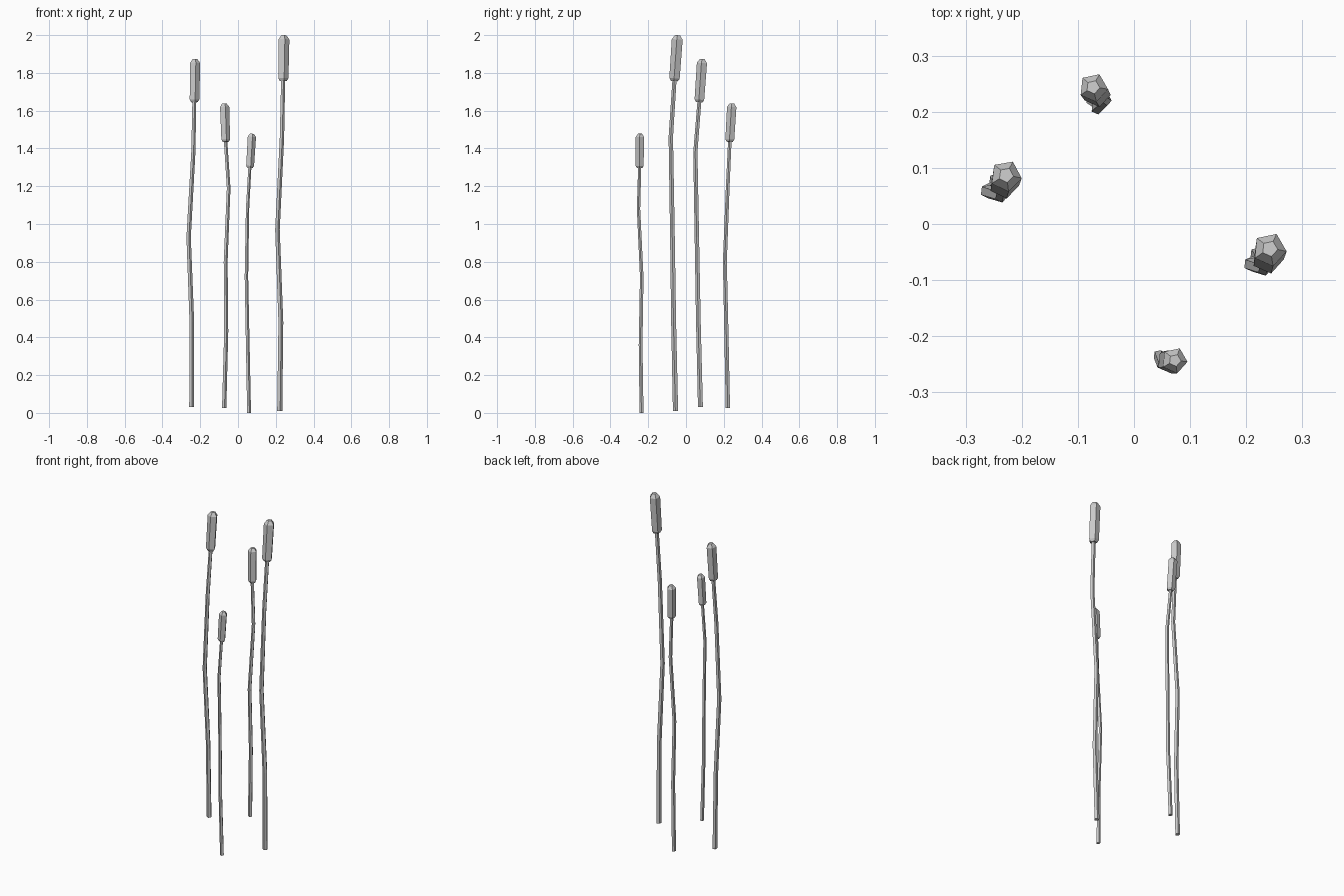
import bpy, bmesh, math
from mathutils import Vector

if "Cube" in bpy.data.objects:
    bpy.data.objects.remove(bpy.data.objects["Cube"])

SIDES = 5

def loft(name, centres, radii, normals, phase):
    """Faceted tube through rings, capped at both ends."""
    bm = bmesh.new()
    rings = []
    for c, r, n in zip(centres, radii, normals):
        q = Vector((0, 0, 1)).rotation_difference(n)
        ring = []
        for i in range(SIDES):
            a = math.radians(phase + 360 * i / SIDES)
            ring.append(bm.verts.new(c + q @ Vector((r * math.cos(a), r * math.sin(a), 0))))
        rings.append(ring)
    for lo, hi in zip(rings, rings[1:]):
        for i in range(SIDES):
            j = (i + 1) % SIDES
            bm.faces.new((lo[i], lo[j], hi[j], hi[i]))
    bm.faces.new(rings[0][::-1])
    bm.faces.new(rings[-1])
    me = bpy.data.meshes.new(name)
    bm.to_mesh(me)
    bm.free()
    bpy.context.collection.objects.link(bpy.data.objects.new(name, me))

def cattail(label, path, tip, stem_r, head_r, phase):
    pts = [Vector(p) for p in path]
    tip = Vector(tip)
    up = Vector((0, 0, 1))
    # bent stalk, slightly thinner towards the top
    n = len(pts)
    radii = [stem_r * (1 - 0.2 * i / (n - 1)) for i in range(n)]
    loft(label + "_stalk", pts, radii, [up] * n, phase)
    # seed head: chamfered prism along the last direction
    axis = (tip - pts[-1]).normalized()
    length = (tip - pts[-1]).length
    steps = [0, 0.06, 0.91, 1]
    loft(label + "_seed_head", [pts[-1] + axis * length * t for t in steps],
         [head_r * k for k in (0.65, 0.95, 1.0, 0.47)], [axis] * 4, phase)

# tallest, right
cattail("tall_reed",
        [(.220, -.055, .01), (.226, -.065, .48), (.208, -.072, .97), (.232, -.080, 1.46), (.238, -.061, 1.757)],
        (.242, -.044, 1.999), .0145, .0305, -6)
# left
cattail("left_reed",
        [(-.246, .077, .03), (-.245, .066, .48), (-.262, .058, .93), (-.237, .050, 1.38), (-.232, .071, 1.645)],
        (-.228, .087, 1.873), .0138, .0285, -8)
# back
cattail("back_reed",
        [(-.074, .222, .025), (-.063, .214, .43), (-.066, .206, .80), (-.050, .221, 1.19), (-.066, .232, 1.435)],
        (-.073, .244, 1.638), .0122, .0262, -6)
# front, shortest
cattail("front_reed",
        [(.058, -.235, 0), (.051, -.240, .36), (.044, -.234, .72), (.050, -.251, 1.08), (.062, -.245, 1.297)],
        (.073, -.243, 1.478), .011, .0235, -6)
